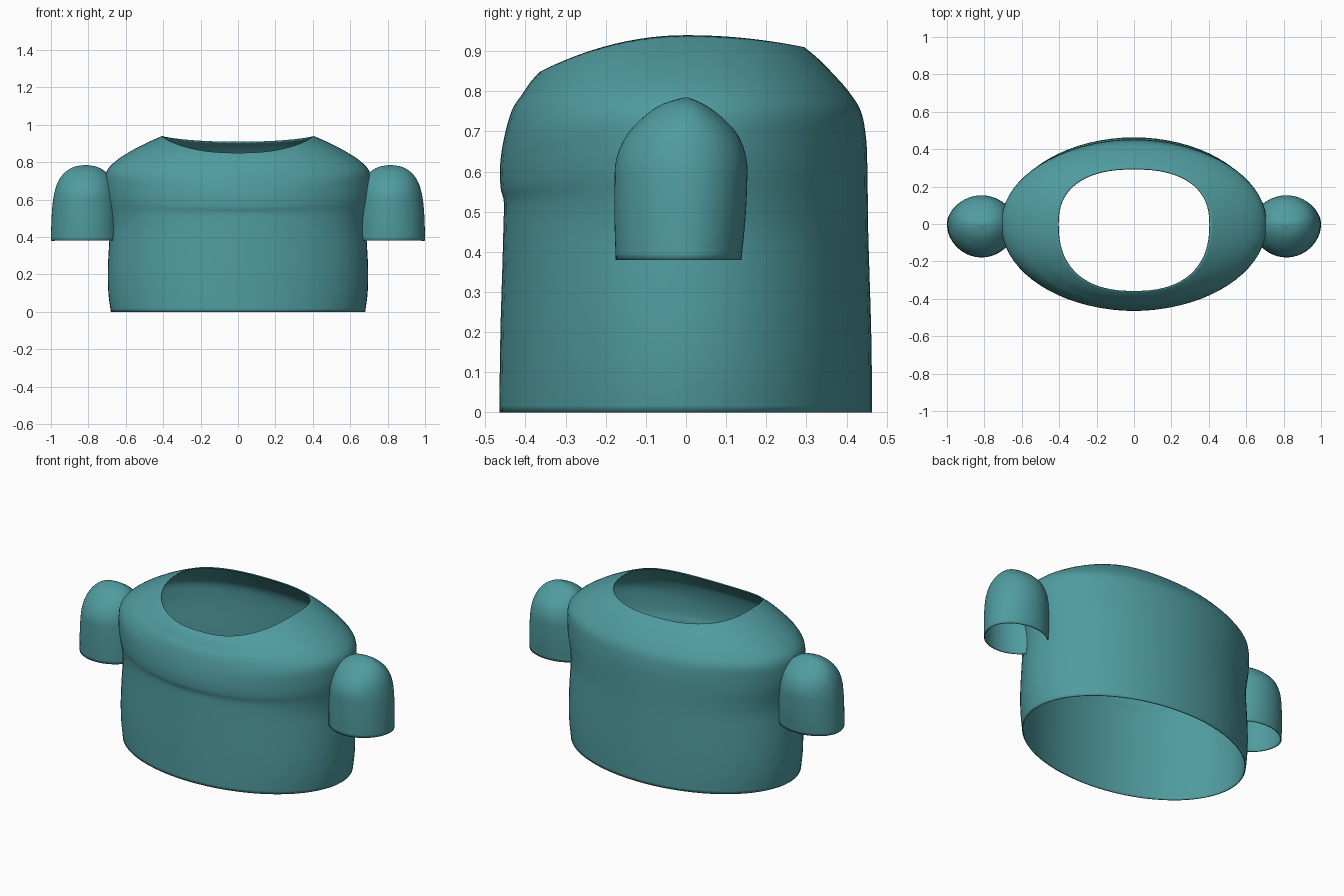
import bpy, bmesh, math

if "Cube" in bpy.data.objects:
    bpy.data.objects.remove(bpy.data.objects["Cube"])

SEG = 72
mat = bpy.data.materials.new("teal_cloth")
mat.diffuse_color = (0.08, 0.33, 0.35, 1)
mat.use_nodes = True
mat.node_tree.nodes["Principled BSDF"].inputs["Base Color"].default_value = mat.diffuse_color


def smooth_rows(rows, steps=4):
    """Catmull-Rom interpolation between profile rows."""
    out = []
    for i in range(len(rows) - 1):
        a, b = rows[max(i - 1, 0)], rows[i]
        c, d = rows[i + 1], rows[min(i + 2, len(rows) - 1)]
        for s in range(steps):
            t = s / steps
            out.append([0.5 * (2 * q + (r - p) * t + (2 * p - 5 * q + 4 * r - w) * t * t
                               + (3 * q - p - 3 * r + w) * t ** 3)
                        for p, q, r, w in zip(a, b, c, d)])
    out.append(list(rows[-1]))
    return out


def loft(name, rows, cx=0.0, cap=False, trim=None):
    """Rows: side x, side z, front y, front z, back y, back z, roundness power."""
    bm = bmesh.new()
    rings = []
    for sx, sz, fy, fz, by, bz, n in smooth_rows(rows):
        ring = []
        for k in range(SEG):
            a = 2 * math.pi * k / SEG
            c, s = math.cos(a), math.sin(a)
            x = math.copysign(abs(c) ** (2 / n), c) * sx
            u = abs(s) ** (2 / n)
            y, ez = (by * u, bz) if s >= 0 else (fy * u, fz)
            ring.append(bm.verts.new((cx + x, y, sz + (ez - sz) * u * u)))
        rings.append(ring)
    for r0, r1 in zip(rings, rings[1:]):
        for k in range(SEG):
            j = (k + 1) % SEG
            bm.faces.new((r0[k], r0[j], r1[j], r1[k]))
    if cap:
        bm.faces.new(rings[-1])
    if trim is not None:
        bmesh.ops.delete(bm, geom=[v for v in bm.verts if v.co.x < trim], context='VERTS')
    me = bpy.data.meshes.new(name)
    bm.to_mesh(me)
    bm.free()
    ob = bpy.data.objects.new(name, me)
    bpy.context.collection.objects.link(ob)
    me.materials.append(mat)
    bpy.context.view_layer.objects.active = ob
    ob.select_set(True)
    bpy.ops.object.shade_smooth_by_angle(angle=math.radians(50))
    ob.select_set(False)
    # thin cloth
    sol = ob.modifiers.new("cloth", 'SOLIDIFY')
    sol.thickness = 0.006
    sol.offset = -1
    return ob


# shirt body, from hem to neckline
loft("shirt_body", [
    (0.680, 0.00, -0.465, 0.00, 0.463, 0.00, 2.0),
    (0.693, 0.10, -0.464, 0.10, 0.463, 0.10, 2.0),
    (0.696, 0.22, -0.462, 0.22, 0.461, 0.22, 2.0),
    (0.690, 0.35, -0.458, 0.35, 0.457, 0.35, 2.0),
    (0.684, 0.45, -0.455, 0.46, 0.454, 0.45, 2.0),
    (0.692, 0.53, -0.454, 0.525, 0.453, 0.53, 2.0),
    (0.705, 0.60, -0.462, 0.56, 0.452, 0.60, 2.0),
    (0.711, 0.67, -0.463, 0.62, 0.449, 0.68, 2.0),
    (0.703, 0.75, -0.452, 0.69, 0.436, 0.75, 2.05),
    (0.655, 0.805, -0.433, 0.755, 0.405, 0.80, 2.1),
    (0.580, 0.855, -0.410, 0.79, 0.370, 0.84, 2.2),
    (0.495, 0.90, -0.386, 0.825, 0.331, 0.88, 2.3),
    (0.405, 0.94, -0.362, 0.85, 0.295, 0.91, 2.4),
])

# short sleeves, domed at the shoulder and open below
sleeve = loft("sleeve_pair", [
    (0.185, 0.38, -0.175, 0.38, 0.138, 0.38, 2.0),
    (0.183, 0.47, -0.178, 0.47, 0.147, 0.47, 2.0),
    (0.178, 0.56, -0.178, 0.56, 0.152, 0.56, 2.0),
    (0.168, 0.63, -0.174, 0.63, 0.151, 0.63, 2.0),
    (0.150, 0.69, -0.148, 0.69, 0.130, 0.69, 2.0),
    (0.116, 0.74, -0.105, 0.737, 0.090, 0.735, 2.0),
    (0.065, 0.774, -0.060, 0.768, 0.045, 0.768, 2.0),
    (0.004, 0.785, -0.004, 0.785, 0.004, 0.785, 2.0),
], cx=0.815, cap=True, trim=0.655)
mir = sleeve.modifiers.new("both_sides", 'MIRROR')
mir.use_mirror_merge = False
mir.mirror_object = None
# the sleeve origin sits at x = 0, so the mirror gives the other arm
